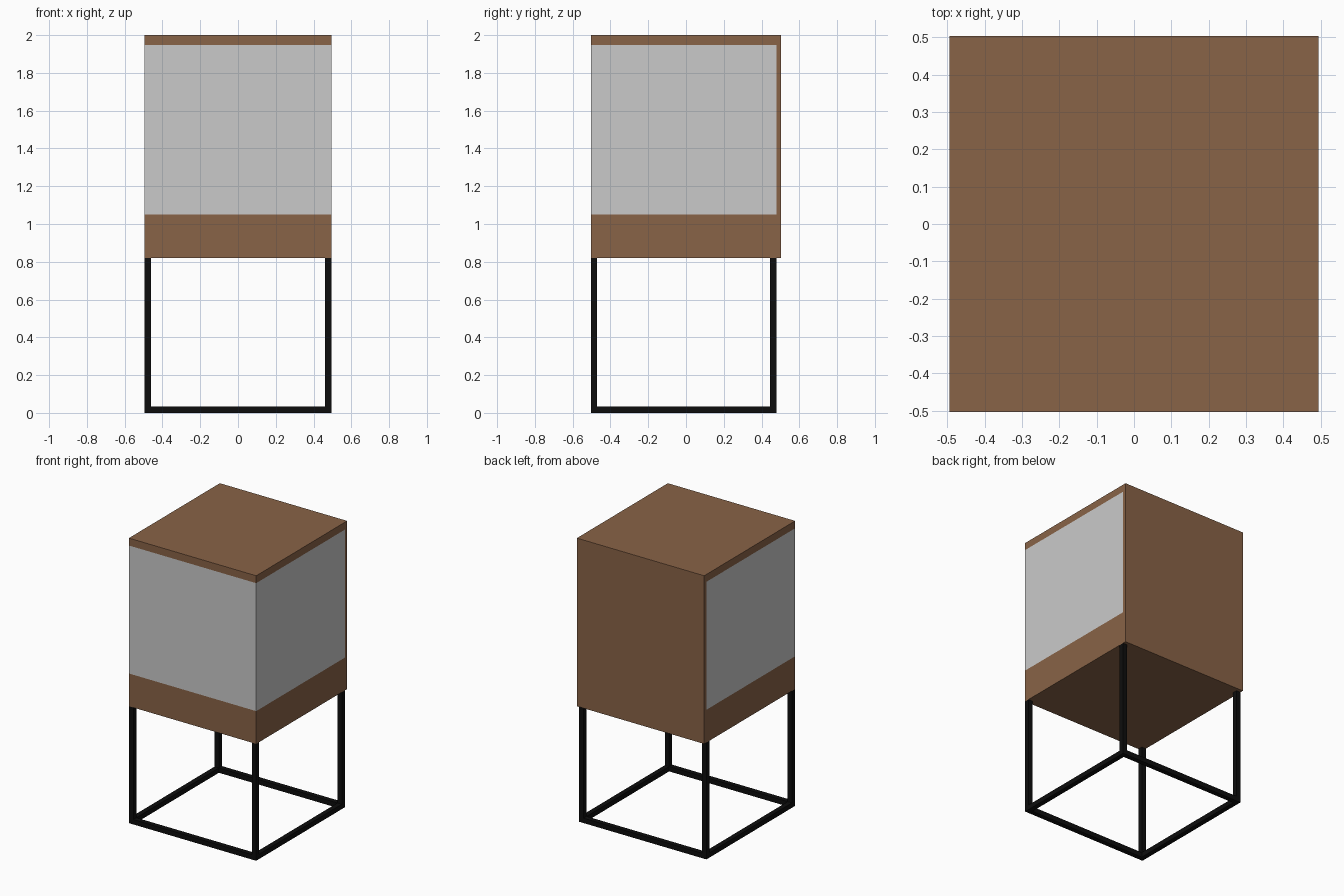
import bpy

if "Cube" in bpy.data.objects:
    bpy.data.objects.remove(bpy.data.objects["Cube"])


def material(name, rgb):
    m = bpy.data.materials.new(name)
    m.diffuse_color = (*rgb, 1.0)
    m.use_nodes = True
    m.node_tree.nodes["Principled BSDF"].inputs["Base Color"].default_value = m.diffuse_color
    return m


wood = material("brown_wood", (0.25, 0.125, 0.063))
glass = material("pale_grey_glass", (0.59, 0.59, 0.59))
metal = material("black_metal", (0.004, 0.004, 0.004))


def box(name, x, y, z, mat):
    """Box between the given (low, high) limits on each axis."""
    verts = [(a, b, c) for c in z for b in y for a in x]
    faces = [(0, 2, 3, 1), (4, 5, 7, 6), (0, 1, 5, 4),
             (2, 6, 7, 3), (0, 4, 6, 2), (1, 3, 7, 5)]
    mesh = bpy.data.meshes.new(name)
    mesh.from_pydata(verts, [], faces)
    mesh.materials.append(mat)
    ob = bpy.data.objects.new(name, mesh)
    bpy.context.collection.objects.link(ob)
    return ob


W, D = 0.494, 0.504          # half width and half depth
PANEL = 0.479                # front of the back panel
BOTTOM, SILL, LID, TOP = 0.82, 1.05, 1.948, 2.0
BAR, PANE = 0.034, 0.01

# Wooden case: base, back panel and lid
box("case_base", (-W, W), (-D, PANEL), (BOTTOM, SILL), wood)
box("back_panel", (-W, W), (PANEL, D), (BOTTOM, TOP), wood)
box("case_lid", (-W, W), (-D, PANEL), (LID, TOP), wood)

# Glass panes on the front and both sides
box("front_pane", (-W, W), (-D, -D + PANE), (SILL, LID), glass)
for side, x in (("left", (-W, -W + PANE)), ("right", (W - PANE, W))):
    box(side + "_pane", x, (-D + PANE, PANEL), (SILL, LID), glass)

# Metal stand: four legs joined by a floor frame
xs = {"left": (-W, -W + BAR), "right": (W - BAR, W)}
ys = {"front": (-D, -D + BAR), "back": (PANEL - BAR, PANEL)}
for sx, x in xs.items():
    for sy, y in ys.items():
        box(f"{sy}_{sx}_leg", x, y, (0, BOTTOM), metal)
    box(sx + "_floor_bar", x, (-D + BAR, PANEL - BAR), (0, BAR), metal)
for sy, y in ys.items():
    box(sy + "_floor_bar", (-W + BAR, W - BAR), y, (0, BAR), metal)
